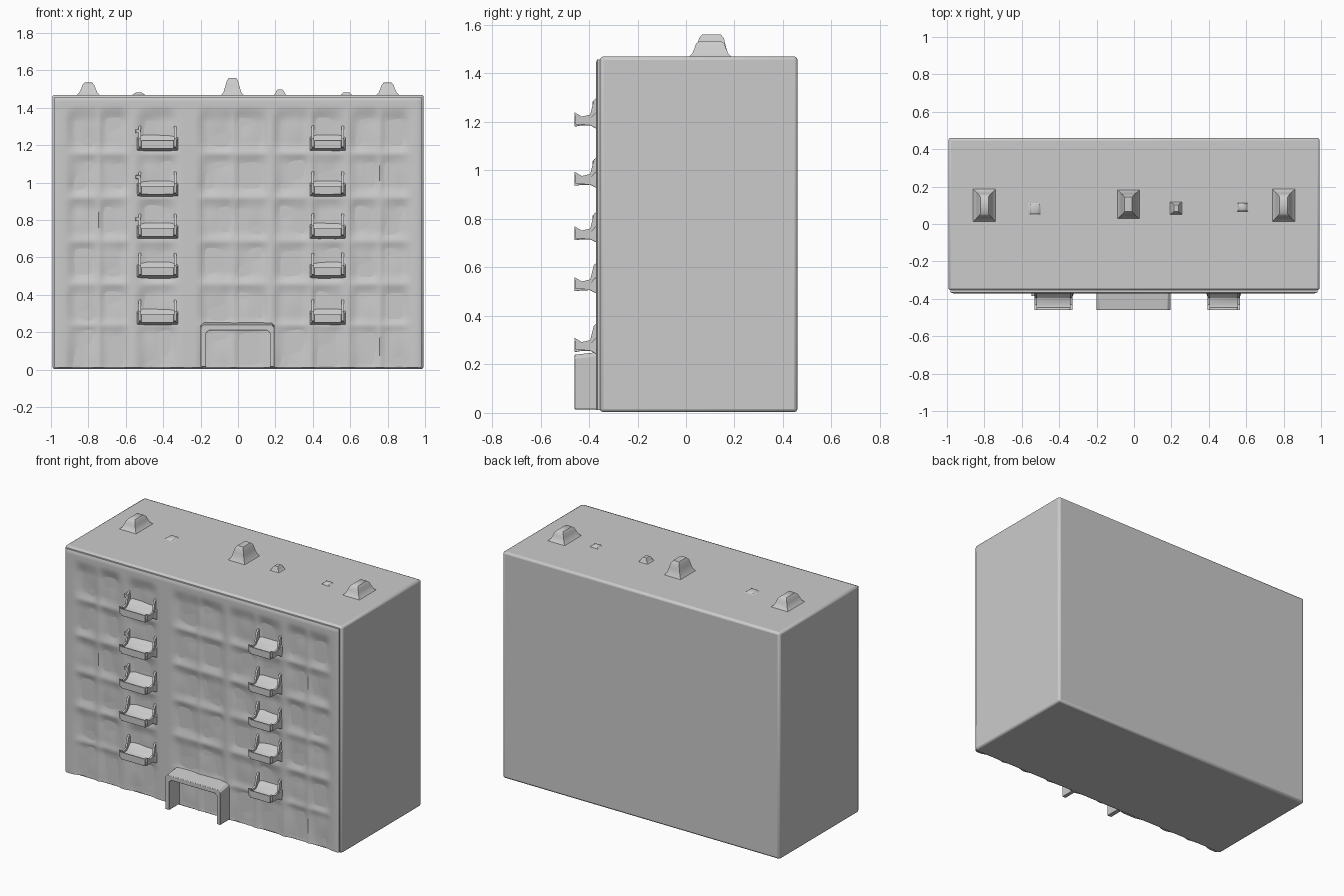
import bpy, bmesh, math

if "Cube" in bpy.data.objects:
    bpy.data.objects.remove(bpy.data.objects["Cube"])


def finish(name, bm, bevel=0.0, angle=40):
    bmesh.ops.recalc_face_normals(bm, faces=bm.faces)
    me = bpy.data.meshes.new(name)
    bm.to_mesh(me)
    bm.free()
    ob = bpy.data.objects.new(name, me)
    bpy.context.collection.objects.link(ob)
    if bevel:
        m = ob.modifiers.new("bevel", 'BEVEL')
        m.width, m.segments, m.limit_method = bevel, 2, 'ANGLE'
    bpy.ops.object.select_all(action='DESELECT')
    ob.select_set(True)
    bpy.context.view_layer.objects.active = ob
    bpy.ops.object.shade_smooth_by_angle(angle=math.radians(angle))
    return ob


def loft(name, rings, bevel=0.0):
    """Join a row of equal point rings into a closed solid."""
    bm = bmesh.new()
    vs = [[bm.verts.new(p) for p in r] for r in rings]
    n = len(rings[0])
    for a, b in zip(vs, vs[1:]):
        for i in range(n):
            bm.faces.new((a[i], a[(i + 1) % n], b[(i + 1) % n], b[i]))
    bm.faces.new(vs[0])
    bm.faces.new(vs[-1])
    return finish(name, bm, bevel)


def flat_ring(cx, cy, hx, hy, z):
    return [(cx - hx, cy - hy, z), (cx + hx, cy - hy, z),
            (cx + hx, cy + hy, z), (cx - hx, cy + hy, z)]


def wall_ring(cx, hx, y, z0, z1):
    return [(cx - hx, y, z0), (cx + hx, y, z0), (cx + hx, y, z1), (cx - hx, y, z1)]


# main block
loft("building_block", [flat_ring(0, 0.0525, 0.993, 0.4075, 0.003),
                        flat_ring(0, 0.0525, 0.993, 0.4075, 1.47)], 0.014)

# facade sheet with soft shallow window recesses
COLUMNS = [(-0.825, 0.07), (-0.665, 0.07), (-0.43, 0.09), (-0.11, 0.085), (0.065, 0.085),
           (0.29, 0.085), (0.48, 0.08), (0.68, 0.07), (0.835, 0.07)]
ROWS = [0.11, 0.34, 0.575, 0.80, 1.04, 1.27]


def soft(d, half, blur):
    t = max(0.0, min(1.0, (half - abs(d)) / blur + 0.5))
    return t * t * (3 - 2 * t)


def recess(x, z):
    across = max(soft(x - c, w, 0.07) for c, w in COLUMNS)
    up = max(soft(z - r, 0.125 if i == 0 else 0.10, 0.09) for i, r in enumerate(ROWS))
    wave = 0.004 * math.sin(23 * x + 3 * z) * math.sin(17 * z - 5 * x)
    return across * (up * 0.016 + wave * up)


bm = bmesh.new()
NX, NZ, X, Z0, Z1 = 150, 110, 0.98, 0.012, 1.458
grid = []
for j in range(NZ + 1):
    row = []
    for i in range(NX + 1):
        x = -X + 2 * X * i / NX
        z = Z0 + (Z1 - Z0) * j / NZ
        edge = max(i in (0, NX), j == NZ)
        row.append(bm.verts.new((x, -0.371 + recess(x, z) + 0.005 * edge, z)))
    grid.append(row)
for a, b in zip(grid, grid[1:]):
    for i in range(NX):
        bm.faces.new((a[i], a[i + 1], b[i + 1], b[i]))
rim = [e for e in bm.edges if e.is_boundary]
skirt = bmesh.ops.extrude_edge_only(bm, edges=rim)
for v in skirt["geom"]:
    if isinstance(v, bmesh.types.BMVert):
        v.co.y = -0.345
finish("facade", bm)

# balconies: flared slab with raised front lip, side posts and rail stub
for side, cx, hw in (("left", -0.43, 0.095), ("right", 0.48, 0.08)):
    for k, z in enumerate((0.27, 0.52, 0.73, 0.955, 1.20)):
        tag = f"{side}_{k + 1}"
        loft("balcony_slab_" + tag,
             [wall_ring(cx, hw + grow, y, z + lo, z + hi) for y, lo, hi, grow in (
                 (-0.35, -0.035, 0.06, 0.02), (-0.375, -0.025, 0.035, 0.012),
                 (-0.395, -0.014, 0.014, 0.004), (-0.435, -0.015, 0.006, -0.004),
                 (-0.446, -0.017, 0.008, -0.006), (-0.450, -0.018, 0.026, -0.007),
                 (-0.46, -0.018, 0.028, -0.008))], 0.002)
        for s, name in ((-1, "a"), (1, "b")):
            x = cx + s * hw
            loft(f"balcony_side_{name}_{tag}",
                 [[(x + o, y, z + h) for y, h in (
                     (-0.355, -0.01), (-0.455, -0.01), (-0.46, 0.04),
                     (-0.43, 0.022), (-0.395, 0.03), (-0.38, 0.09), (-0.355, 0.11))]
                  for o in (-0.006, 0.006)])
        if side == "left" and k > 1:
            loft("balcony_stub_" + tag, [wall_ring(cx - hw - 0.008, 0.014, y, z + 0.065, z + 0.085)
                                         for y in (-0.355, -0.385)], 0.002)

# entrance porch: open-fronted frame
U = [(-0.20, 0.0), (-0.20, 0.225), (-0.185, 0.24), (0.18, 0.24), (0.195, 0.225), (0.195, 0.0),
     (0.17, 0.0), (0.17, 0.195), (0.155, 0.208), (-0.155, 0.208), (-0.17, 0.195), (-0.17, 0.0)]
loft("entrance_porch", [[(x, y, 0.015 + z * f) for x, z in U]
                        for y, f in ((-0.35, 0.99), (-0.46, 0.935))], 0.003)

# roof vents with flared bases
for name, x, y, hx, hy, h in (("left", -0.80, 0.10, 0.062, 0.088, 0.065),
                              ("centre", -0.03, 0.105, 0.06, 0.078, 0.09),
                              ("right", 0.80, 0.10, 0.062, 0.088, 0.065),
                              ("small_left", -0.53, 0.08, 0.04, 0.035, 0.014),
                              ("small_centre", 0.225, 0.085, 0.035, 0.035, 0.03),
                              ("small_right", 0.58, 0.09, 0.035, 0.025, 0.015)):
    loft("roof_vent_" + name, [flat_ring(x, y, hx * s, hy * t, 1.468 + h * u) for s, t, u in (
        (1, 1, 0), (0.78, 0.85, 0.2), (0.62, 0.74, 0.55), (0.5, 0.66, 0.85), (0.34, 0.5, 1.02))])
